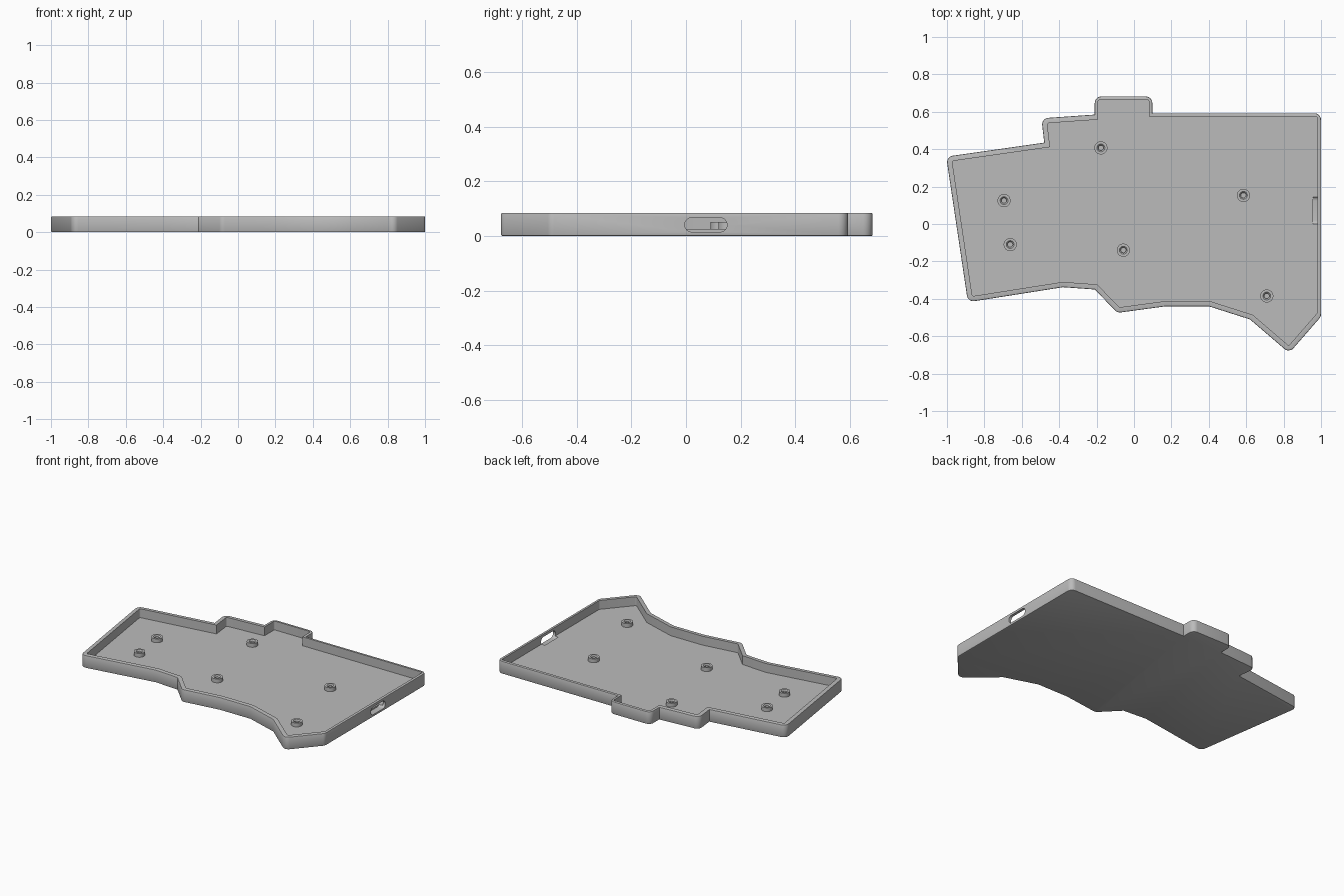
import bpy, bmesh, math
from mathutils import Vector

if "Cube" in bpy.data.objects:
    bpy.data.objects.remove(bpy.data.objects["Cube"])

HEIGHT, FLOOR, SOFT = 0.085, 0.025, 0.005
THICK, THIN = 0.028, 0.018

grey = bpy.data.materials.new("matt_grey")
grey.use_nodes = True
grey.diffuse_color = (0.5, 0.5, 0.5, 1)
grey.node_tree.nodes["Principled BSDF"].inputs["Base Color"].default_value = grey.diffuse_color

# Tray outline, clockwise from the back right corner: x, y, thickness of the wall that follows
OUTLINE = [
    (-1.004, 0.36, THICK), (-0.48, 0.435, THICK), (-0.495, 0.565, THICK),
    (-0.21, 0.585, THIN), (-0.21, 0.682, THIN), (0.098, 0.682, THIN),
    (0.098, 0.592, THIN), (1.0, 0.592, THIN), (1.0, -0.495, THICK),
    (0.83, -0.69, THICK), (0.62, -0.51, THICK), (0.4, -0.44, THICK),
    (0.17, -0.44, THICK), (-0.088, -0.475, THICK), (-0.21, -0.35, THICK),
    (-0.38, -0.338, THICK), (-0.888, -0.418, THICK),
]


def cross(a, b):
    return a.x * b.y - a.y * b.x


def offset_outline(amounts):
    """Move each edge of the outline inward and intersect neighbours."""
    pts = [Vector((x, y)) for x, y, _ in OUTLINE]
    n = len(pts)
    lines = []
    for i in range(n):
        d = (pts[(i + 1) % n] - pts[i]).normalized()
        lines.append((pts[i] + Vector((d.y, -d.x)) * amounts[i], d))
    result = []
    for i in range(n):
        (p, d), (q, e) = lines[i - 1], lines[i]
        result.append(p + d * (cross(q - p, e) / cross(d, e)))
    return result


def round_corners(pts, radius, steps=6):
    """Fillet the convex corners of a clockwise polygon."""
    result = []
    n = len(pts)
    for i, p in enumerate(pts):
        d = (p - pts[i - 1]).normalized()
        e = (pts[(i + 1) % n] - p).normalized()
        turn = -math.atan2(cross(d, e), d.dot(e))
        if turn <= 0:
            result.append(p)
            continue
        start = p - d * radius * math.tan(turn / 2)
        centre = start + Vector((d.y, -d.x)) * radius
        for k in range(steps + 1):
            a = -turn * k / steps
            v = start - centre
            result.append(centre + Vector((v.x * math.cos(a) - v.y * math.sin(a),
                                           v.x * math.sin(a) + v.y * math.cos(a))))
    return result


def loft(name, rings):
    """Join matching rings of points into a closed skin with capped ends."""
    bm = bmesh.new()
    loops = [[bm.verts.new(co) for co in ring] for ring in rings]
    for a, b in zip(loops, loops[1:]):
        for i in range(len(a)):
            j = (i + 1) % len(a)
            bm.faces.new((a[i], a[j], b[j], b[i]))
    bm.faces.new(loops[0])
    bm.faces.new(loops[-1])
    bmesh.ops.recalc_face_normals(bm, faces=bm.faces)
    mesh = bpy.data.meshes.new(name)
    bm.to_mesh(mesh)
    bm.free()
    mesh.materials.append(grey)
    obj = bpy.data.objects.new(name, mesh)
    bpy.context.collection.objects.link(obj)
    return obj


def smooth(obj):
    bpy.ops.object.select_all(action='DESELECT')
    obj.select_set(True)
    bpy.context.view_layer.objects.active = obj
    bpy.ops.object.shade_smooth_by_angle(angle=math.radians(30))


# Tray: outer wall with softened rims, then the cavity down to the floor
def outer_ring(inset, z):
    pts = round_corners(offset_outline([inset] * len(OUTLINE)), 0.035 - inset)
    return [(p.x, p.y, z) for p in pts]


def inner_ring(z):
    pts = round_corners(offset_outline([t for _, _, t in OUTLINE]), 0.01)
    return [(p.x, p.y, z) for p in pts]


tray = loft("tray", [
    outer_ring(SOFT, 0), outer_ring(SOFT * 0.3, SOFT * 0.3), outer_ring(0, SOFT),
    outer_ring(0, HEIGHT - SOFT), outer_ring(SOFT * 0.3, HEIGHT - SOFT * 0.3),
    outer_ring(SOFT, HEIGHT), inner_ring(HEIGHT), inner_ring(FLOOR),
])

# Rounded port slot through the left wall, grazing the floor behind it
slot_r, slot_z = 0.026, 0.041
slot = []
for mid, first in ((0.124, -90), (0.021, 90)):
    for k in range(13):
        a = math.radians(first + 15 * k)
        slot.append((mid + slot_r * math.cos(a), slot_z + slot_r * math.sin(a)))
cutter = loft("port_cutter", [[(x, y, z) for y, z in slot] for x in (0.957, 1.05)])
cutter.hide_render = True
cut = tray.modifiers.new("port_slot", 'BOOLEAN')
cut.operation = 'DIFFERENCE'
cut.solver = 'EXACT'
cut.object = cutter
bpy.context.view_layer.objects.active = tray
bpy.ops.object.modifier_apply(modifier=cut.name)
bpy.data.objects.remove(cutter)
smooth(tray)

# Screw standoffs with countersunk blind holes
PROFILE = [(0.035, FLOOR - 0.002), (0.035, 0.051), (0.021, 0.051),
           (0.014, 0.044), (0.014, FLOOR + 0.001)]
SPOTS = [(-0.695, 0.125), (-0.662, -0.11), (-0.177, 0.407),
         (-0.057, -0.14), (0.585, 0.153), (0.71, -0.385)]
for number, (x, y) in enumerate(SPOTS, 1):
    rings = [[(x + r * math.cos(math.tau * k / 32), y + r * math.sin(math.tau * k / 32), z)
              for k in range(32)] for r, z in PROFILE]
    smooth(loft(f"standoff_{number}", rings))
